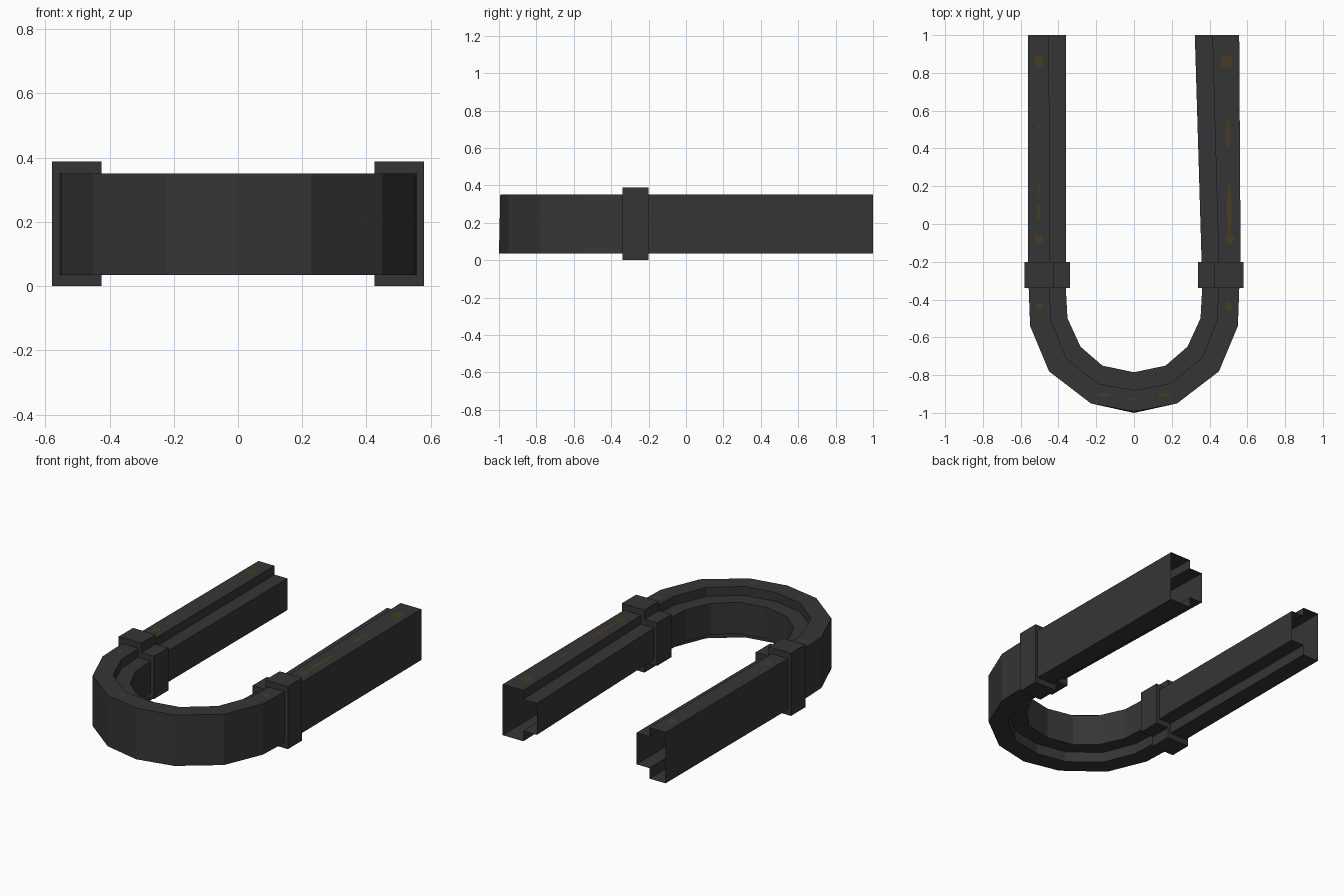
import bpy, bmesh, math

if "Cube" in bpy.data.objects:
    bpy.data.objects.remove(bpy.data.objects["Cube"])


def material(name, rgb):
    m = bpy.data.materials.new(name)
    m.diffuse_color = (*rgb, 1)
    m.use_nodes = True
    m.node_tree.nodes["Principled BSDF"].inputs["Base Color"].default_value = m.diffuse_color
    return m


DARK = material("dark iron", (0.036, 0.036, 0.036))
RUST = material("dull rust", (0.066, 0.045, 0.017))


def finish(bm, name, mat):
    bmesh.ops.recalc_face_normals(bm, faces=bm.faces)
    me = bpy.data.meshes.new(name)
    bm.to_mesh(me)
    bm.free()
    me.materials.append(mat)
    ob = bpy.data.objects.new(name, me)
    bpy.context.collection.objects.link(ob)
    return ob


def sweep(name, stations, zs, cap=False):
    """Stepped profile through stations of (outer, middle, inner) xy points."""
    z0, z1, z2, z3 = zs
    bm = bmesh.new()
    rings = []
    for o, m, i in stations:
        pts = [(o, z0), (o, z3), (m, z3), (m, z2), (i, z2), (i, z1), (m, z1), (m, z0)]
        rings.append([bm.verts.new((p[0], p[1], z)) for p, z in pts])
    for a, b in zip(rings, rings[1:]):
        for k in range(8):
            n = (k + 1) % 8
            bm.faces.new((a[k], a[n], b[n], b[k]))
    if cap:
        bm.faces.new(rings[0])
        bm.faces.new(rings[-1])
    return finish(bm, name, DARK)


RAIL_Z = (0.035, 0.10, 0.295, 0.35)
COLLAR_Z = (0.0, 0.065, 0.33, 0.388)


def straight(y, o, m, i):
    return ((o, y), (m, y), (i, y))


# straight rails, open at the back; the right one leans inwards slightly
sweep("left_rail", [straight(1, -.56, -.45, -.36), straight(-.27, -.56, -.445, -.36)], RAIL_Z)
sweep("right_rail", [straight(1, .557, .415, .322), straight(-.27, .565, .45, .36)], RAIL_Z)

# curved front bend: left half mirrored to the right
half = [
    straight(-.27, -.56, -.45, -.365),
    ((-.55, -.54), (-.44, -.51), (-.352, -.50)),
    ((-.45, -.78), (-.36, -.71), (-.283, -.65)),
    ((-.228, -.95), (-.19, -.845), (-.167, -.75)),
    ((0, -.993), (0, -.88), (0, -.785)),
]
other = [tuple((-x, y) for x, y in s) for s in half[-2::-1]]
bend = sweep("front_bend", half + other, RAIL_Z)
for v in bend.data.vertices:
    if v.co.y < -.99 and v.co.z < .1:
        v.co.y = -1.0

# collars at the joints
for side, name in ((-1, "left_collar"), (1, "right_collar")):
    sweep(name, [straight(y, side * .58, side * .425, side * .338) for y in (-.34, -.2)],
          COLLAR_Z, cap=True)


# rust spots and streaks on the top face
def rust(name, x, y, rx, ry, sides=8):
    bm = bmesh.new()
    vs = [bm.verts.new((x + rx * math.cos(2 * math.pi * (k + .5) / sides),
                        y + ry * math.sin(2 * math.pi * (k + .5) / sides), .352))
          for k in range(sides)]
    bm.faces.new(vs)
    finish(bm, name, RUST)


for x, y, rx, ry in ((-.505, .86, .027, .032), (.49, .86, .033, .036),
                     (-.505, -.08, .025, .027), (.505, -.08, .025, .027),
                     (-.5, -.435, .02, .022), (.5, -.435, .02, .022),
                     (-.165, -.905, .035, .011), (.165, -.905, .035, .011)):
    rust("rust_spot", x, y, rx, ry)
for x, y, rx, ry in ((.505, .08, .013, .15), (.497, .48, .011, .08),
                     (-.505, .06, .008, .05), (-.505, .18, .005, .05),
                     (-.505, .52, .006, .015), (0, -.925, .03, .006)):
    rust("rust_streak", x, y, rx, ry)
